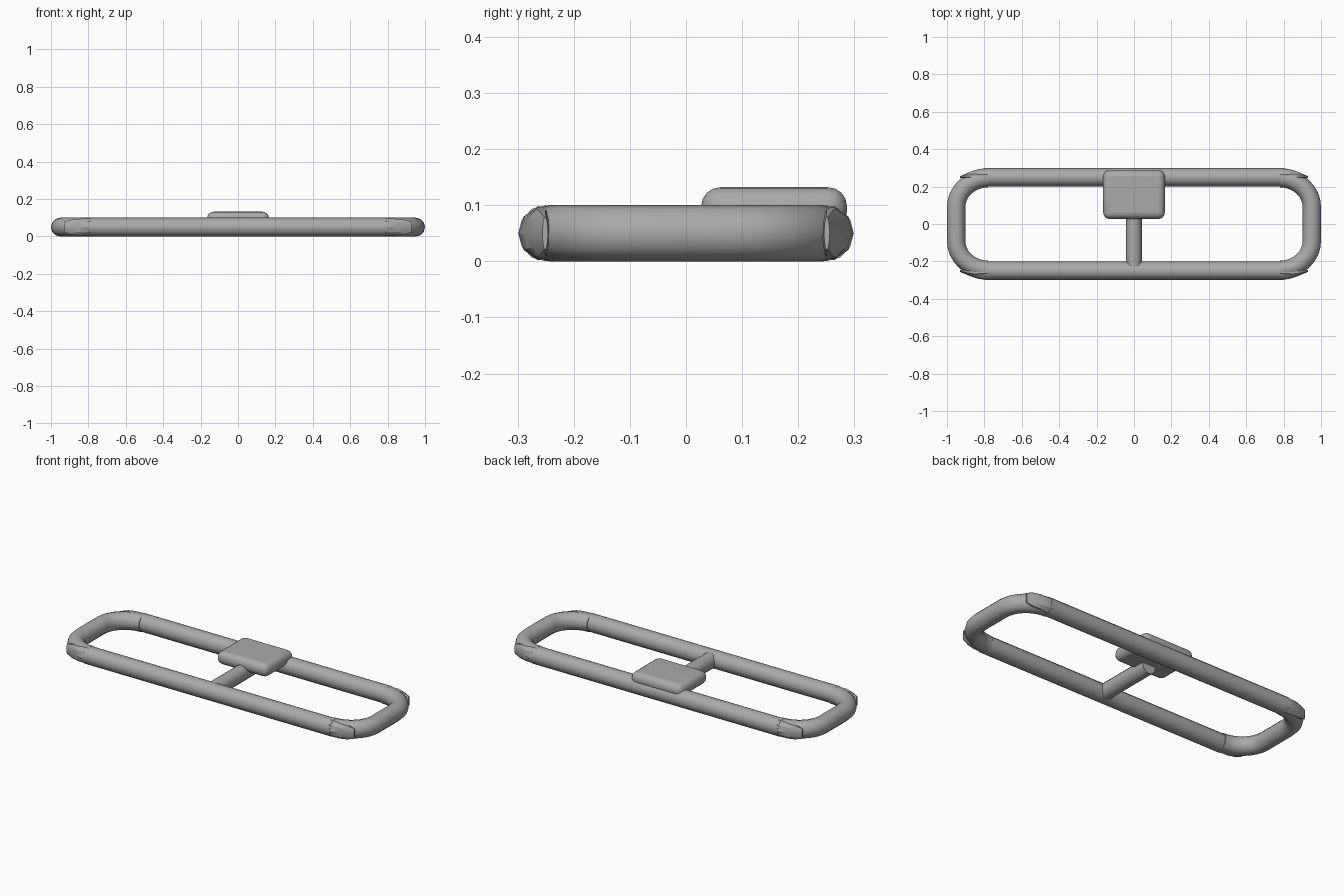
import bpy, bmesh, math
from mathutils import Vector

if "Cube" in bpy.data.objects:
    bpy.data.objects.remove(bpy.data.objects["Cube"])

grey = bpy.data.materials.new("plain grey")
grey.use_nodes = True
grey.diffuse_color = (0.4, 0.4, 0.4, 1)
grey.node_tree.nodes["Principled BSDF"].inputs["Base Color"].default_value = (0.4, 0.4, 0.4, 1)

R = 0.049       # tube radius
RAIL_Y = 0.25   # rail centre line


def finish(name, bm, angle=40):
    bmesh.ops.recalc_face_normals(bm, faces=bm.faces)
    mesh = bpy.data.meshes.new(name)
    bm.to_mesh(mesh)
    bm.free()
    obj = bpy.data.objects.new(name, mesh)
    bpy.context.collection.objects.link(obj)
    mesh.materials.append(grey)
    bpy.ops.object.select_all(action='DESELECT')
    obj.select_set(True)
    bpy.context.view_layer.objects.active = obj
    bpy.ops.object.shade_smooth_by_angle(angle=math.radians(angle))
    return obj


def loft(name, rings, sides=12, angle=40):
    """Skin elliptical rings: (centre, heading in plan, half width, half height)."""
    bm = bmesh.new()
    loops = []
    for centre, heading, half_w, half_h in rings:
        across = Vector((-math.sin(heading), math.cos(heading), 0))
        loop = []
        for i in range(sides):
            a = math.tau * i / sides
            p = Vector(centre) + across * half_w * math.cos(a)
            p.z += half_h * math.sin(a)
            loop.append(bm.verts.new(p))
        loops.append(loop)
    for a, b in zip(loops, loops[1:]):
        for i in range(sides):
            j = (i + 1) % sides
            bm.faces.new((a[i], a[j], b[j], b[i]))
    bm.faces.new(loops[0])
    bm.faces.new(loops[-1])
    return finish(name, bm, angle)


# Long straight rails
for name, sy in (("front_rail", -1), ("back_rail", 1)):
    loft(name, [((x, sy * RAIL_Y, 0.05), 0, R, 0.05) for x in (-0.8, 0.8)])

# Rounded end loops
for name, sx in (("left_end_loop", 1), ("right_end_loop", -1)):
    rings = []
    for sy in (-1, 1):
        steps = range(9) if sy < 0 else range(8, -1, -1)
        for k in steps:
            t = math.pi / 2 * (1 - k / 8)
            x = sx * (0.78 + 0.171 * math.cos(t))
            y = sy * (0.09 + 0.155 * math.sin(t))
            tangent = math.atan2(0.155 * math.cos(t), -sy * 0.171 * math.sin(t) * sx * sy * sy)
            rings.append(((x, y, 0.05), tangent if sx > 0 else math.pi - math.atan2(
                0.155 * math.cos(t), -sy * 0.171 * math.sin(t)), R, 0.05))
    loft(name, rings)

# Joints: a collar, then a pinched tip lying along the outside of the bend
for side, sx in (("left", 1), ("right", -1)):
    for end, sy in (("front", -1), ("back", 1)):
        profile = ((0.77, 0.25, 0.046, 0.048), (0.79, 0.25, 0.049, 0.05),
                   (0.825, 0.252, 0.042, 0.048), (0.85, 0.258, 0.03, 0.046),
                   (0.89, 0.256, 0.017, 0.042), (0.93, 0.251, 0.005, 0.03))
        loft(f"{end}_{side}_joint",
             [((sx * x, sy * y, 0.05), 0, w, h) for x, y, w, h in profile],
             sides=10, angle=25)

# Strut joining the front rail to the pad
loft("centre_strut", [((0, y, 0.05), math.pi / 2, 0.043, 0.046) for y in (-0.24, 0.12)])

# Rounded pad resting on the back rail
bm = bmesh.new()
bmesh.ops.create_cube(bm, size=1)
for v in bm.verts:
    v.co = Vector((v.co.x * 0.33, 0.157 + v.co.y * 0.26, 0.094 + v.co.z * 0.076))
pad = finish("centre_pad", bm, 60)
bevel = pad.modifiers.new("rounded edges", 'BEVEL')
bevel.width = 0.034
bevel.segments = 4
